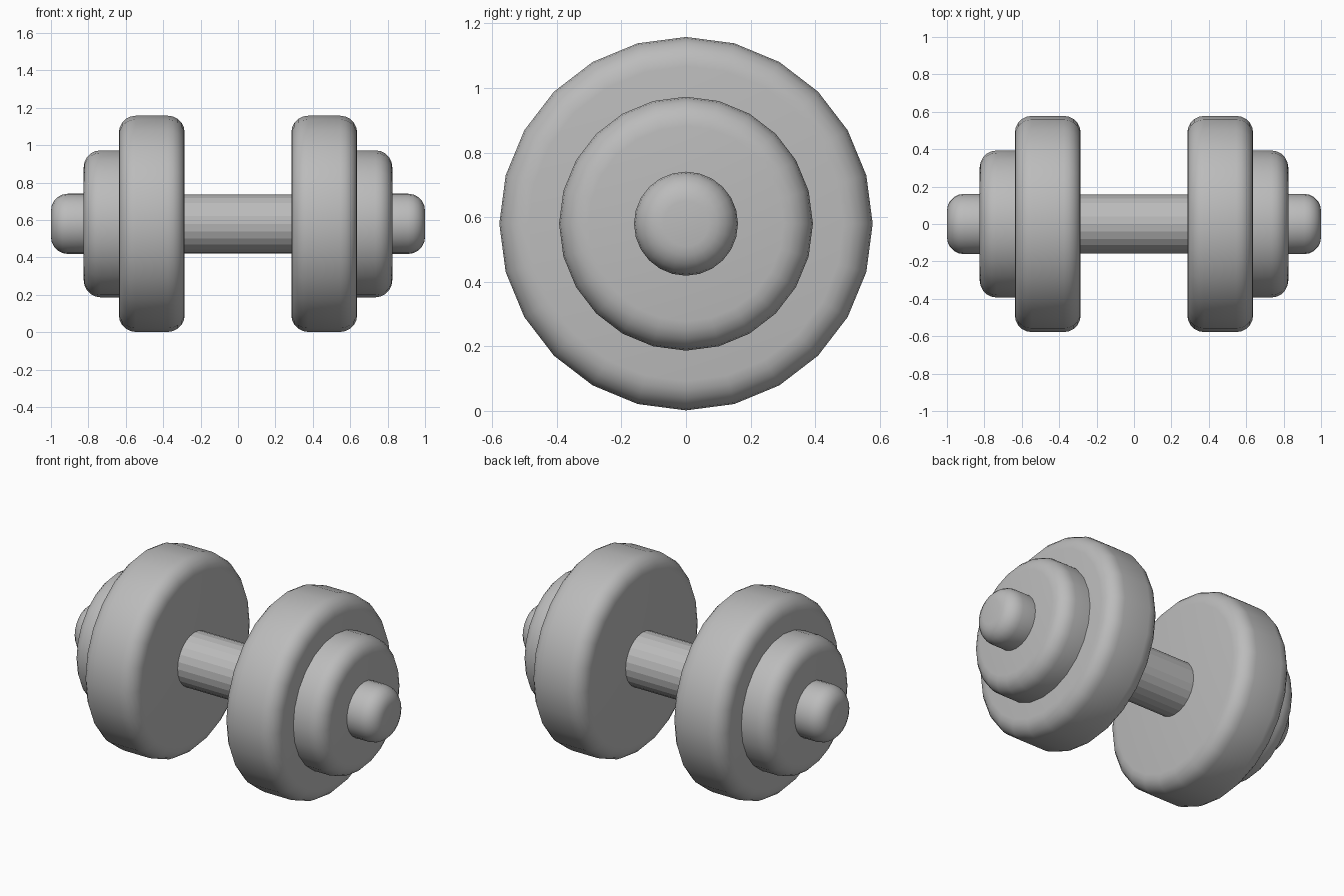
import bpy
import math

if "Cube" in bpy.data.objects:
    bpy.data.objects.remove(bpy.data.objects["Cube"])

CENTRE_Z = 0.58

grey = bpy.data.materials.new("grey")
grey.diffuse_color = (0.5, 0.5, 0.5, 1)
grey.use_nodes = True
grey.node_tree.nodes["Principled BSDF"].inputs["Base Color"].default_value = grey.diffuse_color


def disc(name, x0, x1, radius, bevel=0.0):
    """24-sided cylinder along x, optionally with rounded rims and smooth shading."""
    bpy.ops.mesh.primitive_cylinder_add(
        vertices=24, radius=radius, depth=x1 - x0,
        location=((x0 + x1) / 2, 0, CENTRE_Z), rotation=(0, math.pi / 2, 0))
    ob = bpy.context.object
    ob.name = name
    ob.data.materials.append(grey)
    if bevel:
        mod = ob.modifiers.new("rounded_rim", 'BEVEL')
        mod.width = bevel
        mod.segments = 5
        mod.limit_method = 'ANGLE'
        mod.angle_limit = math.radians(40)
        bpy.ops.object.modifier_apply(modifier=mod.name)
        bpy.ops.object.shade_smooth_by_angle(angle=math.radians(35))
    return ob


# Faceted grip bar
disc("handle", -0.87, 0.87, 0.158)

# Weights and end knobs on both sides
for side, s in (("left", -1), ("right", 1)):
    for part, a, b, r, bev in (("large_plate", 0.285, 0.637, 0.578, 0.09),
                               ("small_plate", 0.47, 0.825, 0.393, 0.09),
                               ("end_knob", 0.70, 1.0, 0.161, 0.09)):
        x0, x1 = sorted((s * a, s * b))
        disc(f"{part}_{side}", x0, x1, r, bev)
